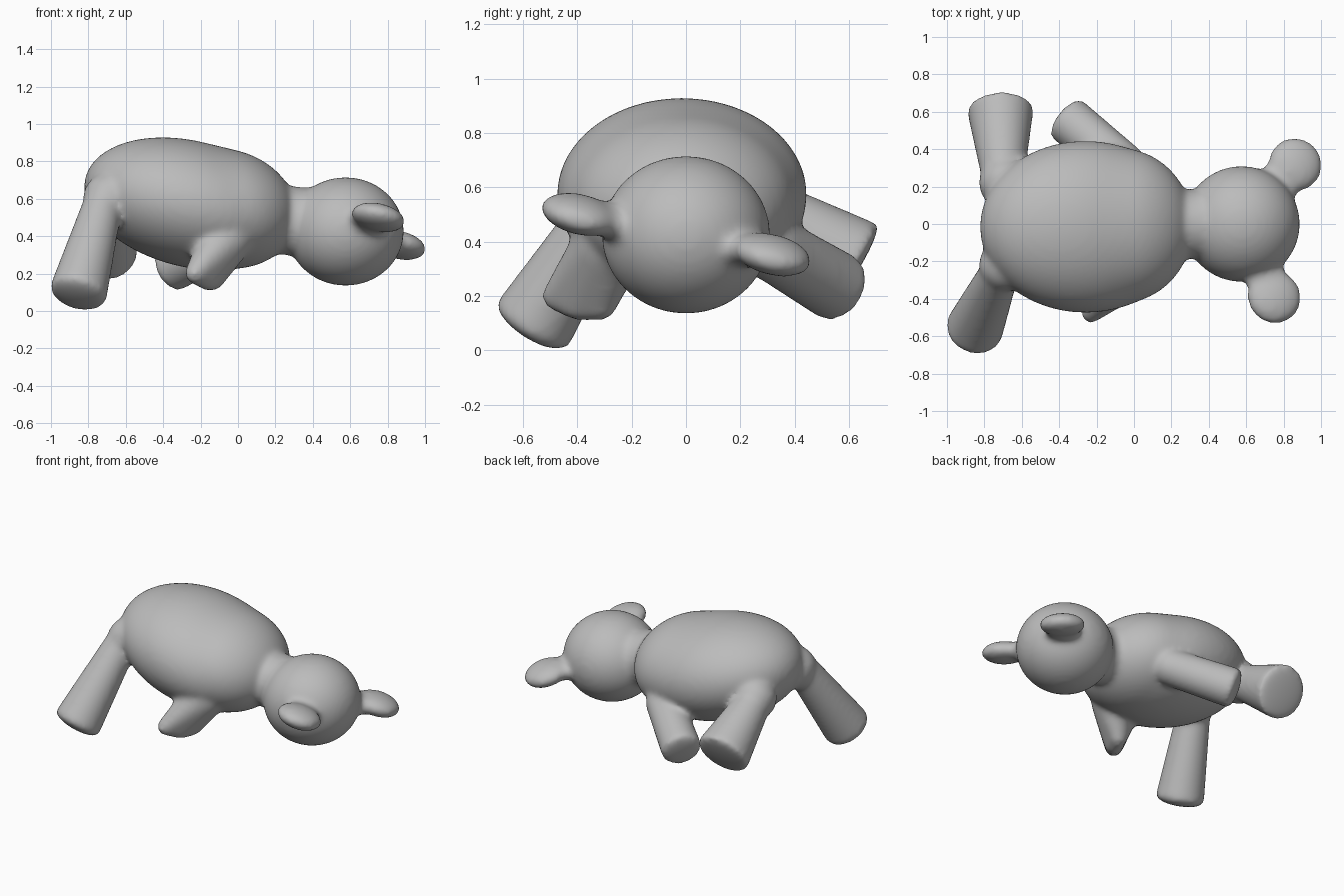
import bpy, bmesh, math
from mathutils import Vector, Matrix

if "Cube" in bpy.data.objects:
    bpy.data.objects.remove(bpy.data.objects["Cube"])

bm = bmesh.new()


def ellipsoid(center, radii, rot=Matrix.Identity(4), target=bm):
    m = Matrix.Translation(center) @ rot @ Matrix.Diagonal((*radii, 1))
    bmesh.ops.create_uvsphere(target, u_segments=48, v_segments=32, radius=1, matrix=m)


def limb(start, end, r_start, r_end, dome=0.03):
    """Tapered limb: round inside the body, softly domed at the paw."""
    a, b = Vector(start), Vector(end)
    b -= (b - a).normalized() * dome * 0.6
    rot = (b - a).to_track_quat('Z', 'Y').to_matrix().to_4x4()
    bmesh.ops.create_cone(bm, cap_ends=True, segments=40, radius1=r_start, radius2=r_end,
                          depth=(b - a).length, matrix=Matrix.Translation((a + b) / 2) @ rot)
    ellipsoid(a, (r_start,) * 3)
    ellipsoid(b, (r_end, r_end, dome), rot)


def hull(balls, rot=Matrix.Identity(4)):
    """Skin stretched around several ellipsoids, given as (center, radii)."""
    tmp = bmesh.new()
    for center, radii in balls:
        ellipsoid(center, radii, rot, tmp)
    bmesh.ops.delete(tmp, geom=tmp.faces[:], context='FACES_ONLY')
    res = bmesh.ops.convex_hull(tmp, input=tmp.verts[:], use_existing_faces=False)
    inner = {v for v in res["geom_interior"] if isinstance(v, bmesh.types.BMVert)}
    bmesh.ops.delete(tmp, geom=list(inner), context='VERTS')
    bmesh.ops.delete(tmp, geom=[e for e in tmp.edges if not e.link_faces], context='EDGES')
    skin = bpy.data.meshes.new("skin")
    tmp.to_mesh(skin)
    tmp.free()
    bm.from_mesh(skin)
    bpy.data.meshes.remove(skin)


# Torso, tilted down towards the head, with a fuller chest
hull([((-0.26, -0.015, 0.573), (0.575, 0.46, 0.337)),
      ((-0.075, -0.01, 0.548), (0.395, 0.415, 0.318))],
     Matrix.Rotation(math.radians(14), 4, 'Y'))

# Head and neck
head = Vector((0.575, 0, 0.425))
ellipsoid(head, (0.312, 0.31, 0.29))
limb((0.12, 0, 0.50), (0.48, 0, 0.46), 0.18, 0.19)

# Flat round ears, each with a short root running into the head
ear_rot = Vector((0.22, 0.24, 1)).to_track_quat('Z', 'Y').to_matrix().to_4x4()
for ear in (Vector((0.75, -0.39, 0.50)), Vector((0.862, 0.318, 0.352))):
    ellipsoid(ear, (0.147, 0.147, 0.07), ear_rot)
    ellipsoid(ear.lerp(head, 0.3), (0.115, 0.115, 0.065), ear_rot)

# Hind legs with rounded hips
limb((-0.72, -0.26, 0.58), (-0.86, -0.577, 0.075), 0.105, 0.155, 0.05)
ellipsoid((-0.69, -0.22, 0.60), (0.14, 0.14, 0.14))
limb((-0.70, 0.25, 0.535), (-0.715, 0.625, 0.305), 0.115, 0.178)
ellipsoid((-0.69, 0.22, 0.55), (0.14, 0.14, 0.14))

# Front legs: one pressed into a wedge, the other a plain stub
hull([((-0.055, -0.28, 0.39), (0.135,) * 3), ((-0.155, -0.30, 0.31), (0.085,) * 3),
      ((-0.23, -0.475, 0.20), (0.055,) * 3), ((-0.13, -0.31, 0.165), (0.055,) * 3),
      ((-0.165, -0.40, 0.165), (0.055,) * 3)])
limb((-0.05, 0.31, 0.38), (-0.37, 0.57, 0.225), 0.12, 0.13)

mesh = bpy.data.meshes.new("plush_bear")
bm.to_mesh(mesh)
bm.free()
bear = bpy.data.objects.new("plush_bear", mesh)
bpy.context.collection.objects.link(bear)

# Fuse the parts into one soft skin
remesh = bear.modifiers.new("fuse", 'REMESH')
remesh.mode = 'VOXEL'
remesh.voxel_size = 0.016
remesh.use_smooth_shade = True
soften = bear.modifiers.new("soften", 'SMOOTH')
soften.factor = 0.5
soften.iterations = 16

grey = bpy.data.materials.new("grey")
grey.diffuse_color = (0.5, 0.5, 0.5, 1)
grey.use_nodes = True
grey.node_tree.nodes["Principled BSDF"].inputs["Base Color"].default_value = grey.diffuse_color
mesh.materials.append(grey)
